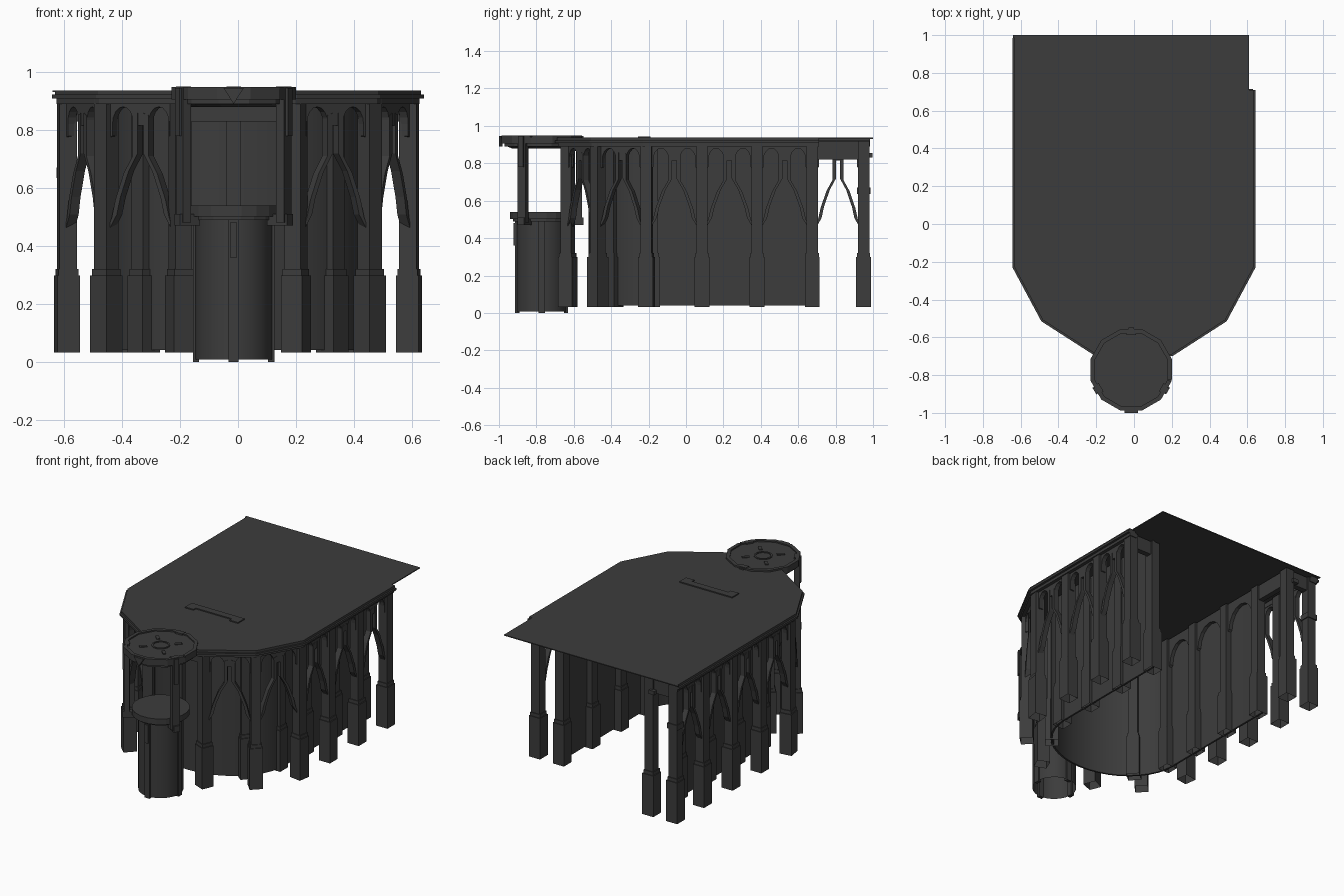
import bpy, bmesh, math
from mathutils import Matrix, Vector

if "Cube" in bpy.data.objects:
    bpy.data.objects.remove(bpy.data.objects["Cube"])

stone = bpy.data.materials.new("dark stone")
stone.use_nodes = True
GREY = (0.045, 0.045, 0.045, 1)
stone.diffuse_color = GREY
stone.node_tree.nodes["Principled BSDF"].inputs["Base Color"].default_value = GREY


def finish(name, bm, smooth=False, hollow=False):
    bmesh.ops.recalc_face_normals(bm, faces=bm.faces)
    if hollow:  # leave the foot open
        feet = [f for f in bm.faces if f.normal.z < -0.9 and f.calc_center_median().z < 0.04]
        bmesh.ops.delete(bm, geom=feet, context="FACES")
    mesh = bpy.data.meshes.new(name)
    bm.to_mesh(mesh)
    bm.free()
    mesh.materials.append(stone)
    ob = bpy.data.objects.new(name, mesh)
    bpy.context.collection.objects.link(ob)
    if smooth:
        bpy.ops.object.select_all(action="DESELECT")
        ob.select_set(True)
        bpy.context.view_layer.objects.active = ob
        bpy.ops.object.shade_smooth_by_angle(angle=math.radians(35))


def block(bm, M, w, d, z0, z1):
    """Upright box in frame M."""
    for v in bmesh.ops.create_cube(bm, size=1)["verts"]:
        v.co = M @ Vector((v.co.x * w, v.co.y * d, z1 if v.co.z > 0 else z0))


def prism(bm, M, pts, depth):
    """Extrude a (u, z) outline through the thickness of a bay."""
    rows = [[bm.verts.new(M @ Vector((u, s * depth / 2, z))) for u, z in pts] for s in (-1, 1)]
    bm.faces.new(rows[0])
    bm.faces.new(rows[1][::-1])
    n = len(pts)
    for i in range(n):
        j = (i + 1) % n
        bm.faces.new((rows[0][i], rows[0][j], rows[1][j], rows[1][i]))


def band(bm, path, out, inn, z0, z1):
    """Mitred moulding or wall following an open plan path."""
    P = [Vector(p) for p in path]
    rings = []
    for i, p in enumerate(P):
        dirs = [(P[k + 1] - P[k]).normalized() for k in (i - 1, i) if 0 <= k < len(P) - 1]
        ns = [Vector((-d.y, d.x)) for d in dirs]
        n = sum(ns, Vector((0, 0))).normalized()
        n /= n.dot(ns[0])
        rings.append([bm.verts.new((*(p + n * o), z)) for o, z in ((out, z0), (out, z1), (inn, z1), (inn, z0))])
    for a, b in zip(rings, rings[1:]):
        for k in range(4):
            bm.faces.new((a[k], b[k], b[(k + 1) % 4], a[(k + 1) % 4]))
    bm.faces.new(rings[0])
    bm.faces.new(rings[-1][::-1])


def at(x, y, ang=0):
    return Matrix.Translation((x, y, 0)) @ Matrix.Rotation(ang, 4, "Z")


def bay_frame(p, q):
    mid = (Vector(p) + Vector(q)) / 2
    d = Vector(q) - Vector(p)
    return at(mid.x, mid.y, math.atan2(d.y, d.x)), d.length


def column(bm, x, y, ang):
    M = at(x, y, ang)
    block(bm, M, 0.08, 0.08, 0.032, 0.298)
    block(bm, M, 0.07, 0.07, 0.298, 0.32)
    block(bm, M, 0.06, 0.06, 0.32, 0.92)


def arc(c, rx, z, rz):
    """Round arch outline from its right foot to its left foot."""
    return [(c + rx * math.cos(t * math.pi / 8), z + rz * math.sin(t * math.pi / 8)) for t in range(9)]


def twin_head(bm, p, q):
    """Head of an outer bay: two small round arches beside a central stem."""
    M, length = bay_frame(p, q)
    h = length / 2
    a, b = h - 0.035, 0.03
    right = [(h, 0.92), (h, 0.76), (a, 0.78)] + arc((a + b) / 2, (a - b) / 2, 0.82, 0.06) + [(b, 0.815)]
    prism(bm, M, right + [(-u, z) for u, z in reversed(right)], 0.03)


def round_head(bm, p, q):
    """Head of an inner bay: one wide round arch."""
    M, length = bay_frame(p, q)
    h = length / 2
    prism(bm, M, [(h, 0.92), (h, 0.7)] + arc(0, h - 0.04, 0.74, 0.13) + [(-h, 0.7), (-h, 0.92)], 0.03)


def wishbone(bm, p, q):
    """Pair of ribs rising from the columns to the middle of the bay."""
    M, length = bay_frame(p, q)
    k = length / 0.295
    rib = [(0.135, 0.44), (0.114, 0.5), (0.1, 0.56), (0.067, 0.65), (0.032, 0.71), (0.032, 0.85)]
    for s in (1, -1):
        edge = [(s * u * k, z) for u, z in rib]
        inner = [(s * (u - 0.02) * k, z + 0.008) for u, z in rib[1:]]
        prism(bm, M, edge + inner[::-1], 0.035)


# Outer arcade
half = [(0.59, y) for y in (0.675, 0.38, 0.085, -0.21)] + [(0.455, -0.472), (0.2, -0.632)]
outer = half + [(-x, y) for x, y in reversed(half)] + [(-0.59, 0.95)]
turn = {-0.21: 0.15, -0.472: 0.8, -0.632: 0.4}
cols, heads, ribs = bmesh.new(), bmesh.new(), bmesh.new()
for x, y in outer:
    column(cols, x, y, -math.copysign(turn.get(y, 0), x))
block(cols, at(*outer[-1]), 0.072, 0.072, 0.635, 0.67)
for p, q in zip(outer, outer[1:]):
    if p[1] == q[1]:
        M, length = bay_frame(p, q)
        block(heads, M, length, 0.03, 0.83, 0.92)
    else:
        twin_head(heads, p, q)
        wishbone(ribs, p, q)
finish("outer_columns", cols, hollow=True)
finish("outer_arch_heads", heads)
finish("arcade_ribs", ribs)

# Inner wall with a rounded front end
WX, IX = 0.432, 0.418
apse = [(WX * math.cos(t * math.pi / 20), -0.15 - 0.365 * math.sin(t * math.pi / 20)) for t in range(21)]
wall = bmesh.new()
band(wall, [(WX, 0.7)] + apse + [(-WX, 0.7)], 0.006, -0.006, 0.04, 0.93)
finish("inner_wall", wall, True)

# Inner columns and arch heads against the wall
cols, heads = bmesh.new(), bmesh.new()
for s in (1, -1):
    row = [(s * IX, y) for y in (0.675, 0.38, 0.085, -0.18)]
    for p, q in zip(row, row[1:]):
        round_head(heads, p, q)
    if s < 0:
        row.insert(0, (s * IX, 0.95))
    for p in row:
        column(cols, *p, 0)
    column(cols, s * 0.325, -0.39, -s * 0.7)
    # cross beam closing the aisle at its back end
    block(heads, at(s * 0.505, row[0][1]), 0.17, 0.035, 0.83, 0.92)
block(heads, at(-IX, 0.815), 0.035, 0.28, 0.82, 0.92)
block(heads, at(-0.45, 0.985), 0.04, 0.025, 0.83, 0.855)
finish("inner_columns", cols, hollow=True)
finish("inner_arch_heads", heads)

# Roof sheet, edge mouldings and the flat plate on top
edge = [(0.632, 0.71), (0.632, -0.23), (0.483, -0.508), (0.2, -0.69)]
edge = edge + [(-x, y) for x, y in reversed(edge)]
edge[-1] = (-0.632, 0.985)
roof = bmesh.new()
sheet = [(0.61, 1), (0.61, 0.71)] + edge + [(-0.64, 0.985), (-0.64, 1)]
low = roof.faces.new([roof.verts.new((x, y, 0.931)) for x, y in sheet])
top = bmesh.ops.extrude_face_region(roof, geom=[low])["geom"]
bmesh.ops.translate(roof, vec=(0, 0, 0.006), verts=[v for v in top if isinstance(v, bmesh.types.BMVert)])
finish("roof_sheet", roof)

trim = bmesh.new()
band(trim, edge, 0.0, -0.05, 0.922, 0.936)
band(trim, edge, 0.01, -0.06, 0.908, 0.922)
band(trim, edge, -0.005, -0.06, 0.89, 0.908)
finish("roof_moulding", trim)

plate = bmesh.new()
block(plate, at(-0.01, -0.212), 0.38, 0.045, 0.936, 0.944)
for s in (1, -1):
    block(plate, at(-0.01 + s * 0.16, -0.245), 0.06, 0.025, 0.936, 0.944)
finish("roof_plate", plate)

# Round turret at the front
CX, CY = -0.015, -0.772


def drum(bm, r, z0, z1, sides, r2=None):
    M = at(CX, CY, math.pi / sides) @ Matrix.Translation((0, 0, (z0 + z1) / 2))
    bmesh.ops.create_cone(bm, cap_ends=True, segments=sides, radius1=r, radius2=r2 or r, depth=z1 - z0, matrix=M)


def spoke(ang, r):
    """Frame on the turret rim whose x axis points outward."""
    return at(CX, CY, ang) @ Matrix.Translation((r, 0, 0))


def hoop(bm, r, w, z0, z1, sides):
    a = [2 * math.pi * k / sides + math.pi / sides for k in range(sides + 1)]
    band(bm, [(CX + r * math.cos(-t), CY + r * math.sin(-t)) for t in a], w, 0, z0, z1)


shaft = bmesh.new()
drum(shaft, 0.133, 0.008, 0.5, 28)
finish("turret_shaft", shaft, True, True)

strips = bmesh.new()
for k in range(4):
    block(strips, spoke(k * math.pi / 2, 0.13), 0.022, 0.034, 0, 0.5)
block(strips, spoke(-math.pi / 2, 0.14), 0.02, 0.024, 0.36, 0.48)
finish("turret_strips", strips)

collar = bmesh.new()
drum(collar, 0.155, 0.49, 0.502, 20)
drum(collar, 0.172, 0.502, 0.54, 20)
finish("turret_collar", collar)

posts = bmesh.new()
for deg in (-30, 90, 210):
    a = math.radians(deg)
    block(posts, spoke(a, 0.2), 0.032, 0.05, 0.48, 0.95)
    block(posts, spoke(a, 0.218), 0.014, 0.03, 0.78, 0.945)
    block(posts, spoke(a, 0.185), 0.08, 0.04, 0.47, 0.51)
finish("turret_posts", posts)

canopy = bmesh.new()
drum(canopy, 0.165, 0.88, 0.89, 12, 0.19)
drum(canopy, 0.205, 0.89, 0.905, 12)
drum(canopy, 0.222, 0.905, 0.94, 12)
hoop(canopy, 0.2, 0.022, 0.94, 0.948, 12)
hoop(canopy, 0.045, 0.01, 0.94, 0.945, 12)
for k in range(4):
    block(canopy, spoke(math.pi / 4 + k * math.pi / 2, 0.105), 0.045, 0.02, 0.94, 0.945)
finish("turret_canopy", canopy)

crest = bmesh.new()
prism(crest, at(CX, -0.99), [(-0.035, 0.945), (0.035, 0.945), (0, 0.89)], 0.02)
finish("canopy_crest", crest)
